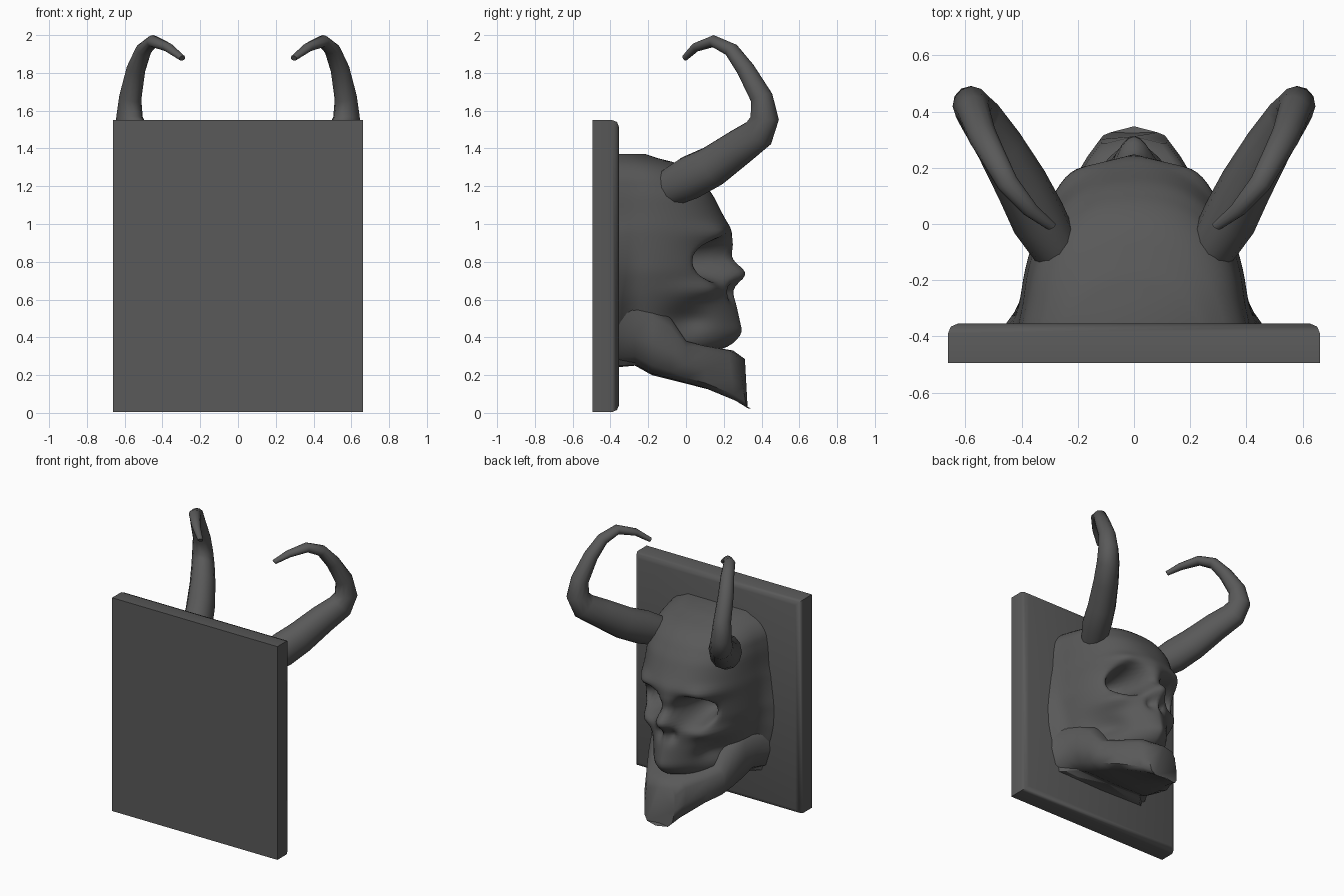
import bpy, bmesh, math
from mathutils import Vector

if "Cube" in bpy.data.objects:
    bpy.data.objects.remove(bpy.data.objects["Cube"])

stone = bpy.data.materials.new("dark_grey_stone")
stone.diffuse_color = (0.10, 0.10, 0.10, 1)
stone.use_nodes = True
stone.node_tree.nodes["Principled BSDF"].inputs["Base Color"].default_value = stone.diffuse_color


def finish(bm, name, angle):
    bmesh.ops.recalc_face_normals(bm, faces=bm.faces)
    me = bpy.data.meshes.new(name)
    bm.to_mesh(me)
    bm.free()
    me.materials.append(stone)
    for p in me.polygons:
        p.use_smooth = True
    me.set_sharp_from_angle(angle=math.radians(angle))
    ob = bpy.data.objects.new(name, me)
    bpy.context.collection.objects.link(ob)
    return ob


def loft(name, rings, angle=50):
    """Skin closed rings of equal length and cap both ends."""
    bm = bmesh.new()
    vs = [[bm.verts.new(p) for p in r] for r in rings]
    n = len(vs[0])
    for a, b in zip(vs, vs[1:]):
        for i in range(n):
            j = (i + 1) % n
            bm.faces.new((a[i], a[j], b[j], b[i]))
    bm.faces.new(vs[0])
    bm.faces.new(vs[-1])
    return finish(bm, name, angle)


def sample(table, k):
    """Linear interpolation of table rows by their first column."""
    for a, b in zip(table, table[1:]):
        if k <= b[0]:
            f = (k - a[0]) / (b[0] - a[0])
            return [p + (q - p) * f for p, q in zip(a[1:], b[1:])]
    return list(table[-1][1:])


def bump(a, a0, ra, b, b0, rb, power=1):
    return math.exp(-(((a - a0) / ra) ** 2 + ((b - b0) / rb) ** 2) ** power)


# Wall plaque with bevelled outer edge
bm = bmesh.new()
bmesh.ops.create_cube(bm, size=1)
for v in bm.verts:
    v.co = (v.co.x * 1.325, v.co.y * 0.14 - 0.425, v.co.z * 1.545 + 0.7775)
edges = [e for e in bm.edges if all(v.co.y > -0.4 for v in e.verts)]
bmesh.ops.bevel(bm, geom=edges, offset=0.035, segments=2, profile=0.5, affect='EDGES')
finish(bm, "plaque", 60)

# Skull: height, half width, front depth, roundness of section
SKULL = [(0.25, .30, -.18, 2.0), (0.34, .32, .22, 1.6), (0.42, .34, .30, 1.5),
         (0.60, .39, .26, 1.6), (0.75, .41, .22, 2.0), (0.85, .41, .21, 2.1),
         (0.97, .41, .24, 2.1), (1.05, .40, .195, 2.3), (1.15, .395, .145, 2.4),
         (1.25, .38, .07, 2.3), (1.31, .34, -.01, 2.2), (1.35, .28, -.14, 2.1),
         (1.37, .20, -.25, 2.1)]
BACK = -0.38
rings = []
for k in range(57):
    z = 0.25 + 1.12 * k / 56
    # average nearby rows so the section changes smoothly
    near = [sample(SKULL, max(0.25, min(1.37, z + d))) for d in (-.02, 0, .02)]
    w, front, p = [sum(c) / 3 for c in zip(*near)]
    ring = []
    for i in range(57):
        t = math.pi * i / 56
        c, s = math.cos(t), max(math.sin(t), 0)
        x = math.copysign(w * abs(c) ** (2 / p), c)
        y = BACK + (front - BACK) * s ** (2 / p)
        ax = abs(x)
        # eye sockets, brow, nose, nostrils, cheekbones
        face = min(1, max(0, (y + 0.3) / 0.25))
        dy = -0.25 * bump(ax, .165, .095, z, .81, .095, 2)
        dy += 0.04 * bump(ax, .24, .09, z, .95, .05)
        dy += 0.09 * bump(x, 0, .075, z, .74, .06) + 0.03 * bump(x, 0, .06, z, .87, .07)
        dy -= 0.04 * bump(ax, .045, .03, z, .64, .045)
        dy += 0.06 * bump(ax, .26, .08, z, .65, .05)
        # hollow below the cheekbone, flare where the head meets the plaque
        x *= 1 - 0.22 * bump(y, .02, .12, z, .49, .07)
        low = 0.2 + 0.8 * min(1, max(0, (1.0 - z) / 0.5))
        x *= 1 + 0.25 * low * min(1, max(0, (-0.24 - y) / 0.13)) ** 2
        ring.append((x, y + dy * face, z))
    rings.append(ring)
loft("skull", rings, 75)

# Jaw: depth, half width, bottom height, top height
JAW = [(-.38, .44, .24, .62), (-.27, .375, .25, .60), (-.18, .355, .20, .57),
       (-.08, .34, .175, .50), (.0, .31, .155, .38), (.10, .25, .125, .355),
       (.24, .165, .06, .33), (.30, .12, .02, .285)]
SHAPE = [(0, 0), (.70, .02), (.92, .14), (1, .45), (.97, .85), (.80, 1), (0, 1)]
rings = []
for y, w, lo, hi in JAW:
    right = []
    for a, b in SHAPE:
        point = 0.03 * (1 - a) * max(0, y) / 0.3        # chin juts at the middle
        lean = (0.06 - 0.12 * b) * max(0, y)
        right.append((w * a, y + point + lean, lo + (hi - lo) * b))
    rings.append(right + [(-x, yy, z) for x, yy, z in reversed(right[1:-1])])
loft("jaw", rings, 55)

# Horns: curved tapering tubes (x, y, z, radius)
HORN = [(.27, -.10, 1.185, .10), (.34, .02, 1.245, .118), (.40, .14, 1.305, .112),
        (.48, .28, 1.405, .10), (.55, .385, 1.48, .09), (.575, .417, 1.56, .077),
        (.57, .40, 1.67, .06), (.54, .315, 1.82, .047), (.50, .24, 1.922, .038),
        (.45, .145, 1.968, .032), (.37, .05, 1.935, .024), (.295, -.008, 1.878, .016)]
pts = [Vector(h[:3]) for h in HORN]
side = Vector((.85, -.52, 0)).normalized()
rings = []
for i, q in enumerate(pts):
    tan = (pts[min(i + 1, len(pts) - 1)] - pts[max(i - 1, 0)]).normalized()
    v = tan.cross(side).normalized()
    r = HORN[i][3]
    wide = 0.85 + 0.35 * min(1, max(0, (q.z - 1.5) / 0.45))
    rings.append([q + r * (wide * side * math.cos(a) + v * math.sin(a))
                  for a in (2 * math.pi * j / 12 for j in range(12))])
for name, m in (("horn_right", 1), ("horn_left", -1)):
    loft(name, [[(p.x * m, p.y, p.z) for p in r] for r in rings], 50)
